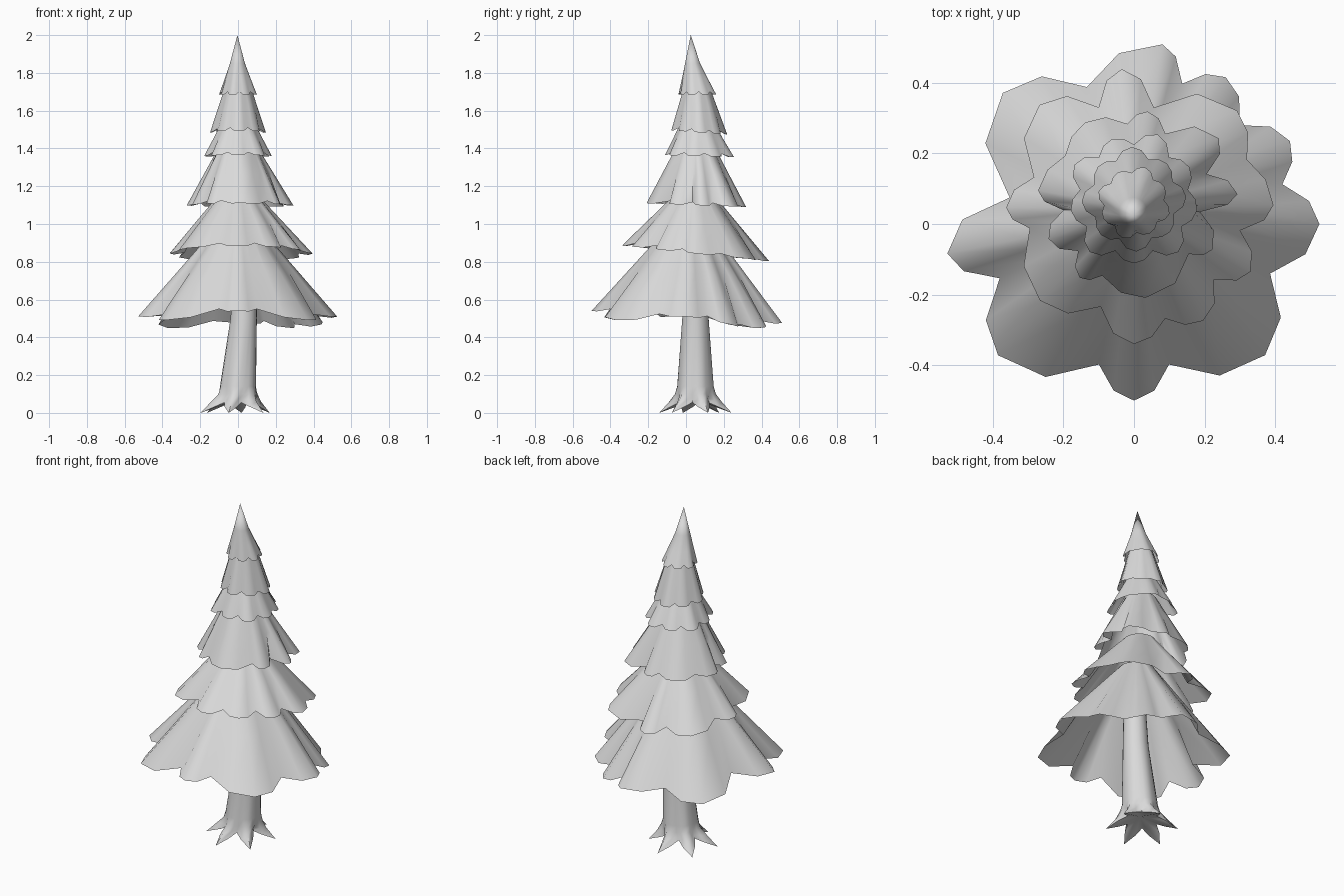
import bpy
import bmesh
from math import sin, cos, radians, pi

default = bpy.data.objects.get("Cube")
if default:
    bpy.data.objects.remove(default, do_unlink=True)

grey = bpy.data.materials.new("plain grey")
grey.use_nodes = True
grey.diffuse_color = (0.7, 0.7, 0.7, 1)
grey.node_tree.nodes["Principled BSDF"].inputs["Base Color"].default_value = (0.7, 0.7, 0.7, 1)


def loft(name, rings, cap_start=None, cap_end=None):
    """Bridge equally long closed rings; optional end points close them as fans."""
    bm = bmesh.new()
    loops = [[bm.verts.new(point) for point in ring] for ring in rings]
    count = len(loops[0])
    for low, high in zip(loops, loops[1:]):
        for i in range(count):
            j = (i + 1) % count
            bm.faces.new((low[i], low[j], high[j], high[i]))
    if cap_start:
        centre = bm.verts.new(cap_start)
        for i in range(count):
            bm.faces.new((loops[0][(i + 1) % count], loops[0][i], centre))
    if cap_end:
        centre = bm.verts.new(cap_end)
        for i in range(count):
            bm.faces.new((loops[-1][i], loops[-1][(i + 1) % count], centre))
    mesh = bpy.data.meshes.new(name)
    bm.to_mesh(mesh)
    bm.free()
    mesh.materials.append(grey)
    obj = bpy.data.objects.new(name, mesh)
    bpy.context.collection.objects.link(obj)
    bpy.ops.object.select_all(action="DESELECT")
    obj.select_set(True)
    bpy.context.view_layer.objects.active = obj
    bpy.ops.object.shade_smooth_by_angle(angle=radians(75))


def regular_lobes(count, start, notch, tip):
    """Evenly spaced lobes, alternating slightly in reach."""
    step = 360 / count
    return [(start + step * i, notch, start + step * (i + 0.5), tip * (1 if i % 2 else 0.93))
            for i in range(count)]


def bough_outline(lobes):
    """Turn lobes (notch angle, notch radius, tip angle, tip radius) into
    polar points: angle, hem radius, radius of the surface above the notch, is notch."""
    outline = []
    for i, (start, notch, tip_angle, tip) in enumerate(lobes):
        end, end_notch = lobes[(i + 1) % len(lobes)][:2]
        end = start + (end - start) % 360
        tip_angle = start + (tip_angle - start) % 360
        left = notch + (tip - notch) * 0.72
        right = end_notch + (tip - end_notch) * 0.72
        outline += [(radians(start), notch, (notch + tip) / 2, True),
                    (radians((start + tip_angle) / 2), left, left, False),
                    (radians(tip_angle), tip, tip, False),
                    (radians((end + tip_angle) / 2), right, right, False)]
    return outline


def bough_tier(name, lobes, centre, base_z, top_centre, top_r, top_z,
               tilt=0, wave=0, lift=0.015, tip=None):
    """Hollow skirt of foliage hanging from a round neck to a lobed hem."""
    hem, middle, neck = [], [], []
    for a, r, full_r, is_notch in bough_outline(lobes):
        z = base_z - tilt * sin(a) + wave * cos(4 * a)
        x0, y0 = centre
        x1, y1 = top_centre
        hem.append((x0 + r * cos(a), y0 + r * sin(a), z + lift * is_notch))
        middle.append(((x0 + x1 + (full_r + top_r) * cos(a)) / 2,
                       (y0 + y1 + (full_r + top_r) * sin(a)) / 2, (z + top_z) / 2))
        neck.append((x1 + top_r * cos(a), y1 + top_r * sin(a), top_z))
    loft(name, [hem, middle, neck], cap_end=tip)


# Three wide lower tiers with uneven lobes
lowest_lobes = [(-104, .41, -90, .5), (-76, .41, -45, .525), (-20, .41, 0, .525),
                (15, .435, 28, .5), (43, .41, 58, .49), (71, .42, 81, .515),
                (109, .41, 135, .525), (168, .36, 189, .535), (202, .41, 224, .535)]
bough_tier("lowest_boughs", lowest_lobes, (0, 0), .49, (0, .02), .1, 1.0,
           tilt=.03, wave=.02, lift=.02)

second_lobes = [(-109, .29, -90, .38), (-74, .32, -58, .37), (-41, .3, -28, .373),
                (-11, .306, 2, .395), (24, .35, 44, .405), (79, .295, 95, .4),
                (109, .307, 132, .4), (162, .298, 179, .362), (190, .3, 224, .37)]
bough_tier("second_boughs", second_lobes, (0, .04), .845, (0, .045), .09, 1.17, tilt=.04)

third_lobes = [(-117, .22, -85, .26), (-43, .198, -30, .245), (-5, .178, 7, .285),
               (25, .216, 40, .3), (69, .22, 84, .27), (97, .235, 122, .28),
               (145, .25, 171, .285), (183, .21, 200, .268), (217, .21, 231, .26)]
bough_tier("third_boughs", third_lobes, (.01, .05), 1.1, (0, .05), .09, 1.43, tilt=.01)

# Narrow upper tiers with regular lobes
bough_tier("fourth_boughs", regular_lobes(9, 10, .155, .195), (0, .07), 1.36,
           (0, .06), .08, 1.55, tilt=.005)
bough_tier("fifth_boughs", regular_lobes(8, 25, .12, .148), (0, .07), 1.485,
           (0, .055), .05, 1.78, tilt=.01)
bough_tier("crown_boughs", regular_lobes(8, 5, .085, .105), (0, .06), 1.685,
           (-.003, .035), .04, 1.85, tip=(-.003, .025, 2))

# Trunk flaring into six pointed, arched roots
ROOTS, STEPS = 6, 4
trunk_rings = []
# (centre x, valley radius, root radius, valley height, root height)
for cx, valley, root, valley_z, root_z in (
        (-.015, .09, .195, .055, 0), (-.01, .092, .14, .075, .06),
        (0, .094, .11, .1, .1), (0, .094, .098, .14, .14),
        (.03, .07, .07, .5, .5), (.045, .05, .05, 1, 1)):
    ring = []
    for i in range(ROOTS * STEPS):
        a = radians(20) + 2 * pi * i / (ROOTS * STEPS)
        share = (1, .4, 0, .4)[i % STEPS]
        r = valley + (root - valley) * share
        ring.append((cx + r * cos(a), .05 + r * sin(a),
                     valley_z + (root_z - valley_z) * share))
    trunk_rings.append(ring)
loft("trunk_with_roots", trunk_rings, cap_start=(0, .05, .07), cap_end=(.045, .05, 1))
